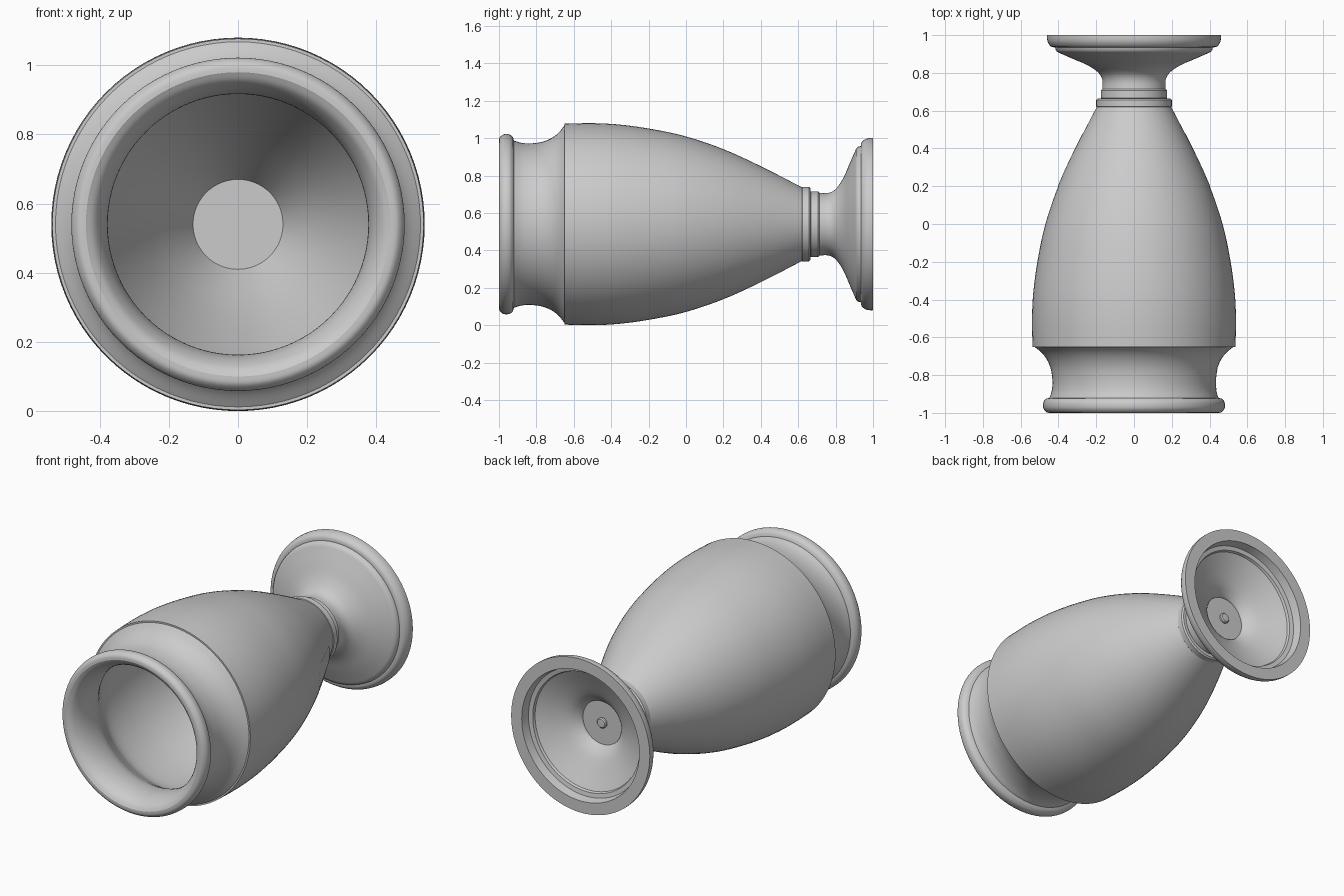
import bpy, bmesh, math

if "Cube" in bpy.data.objects:
    bpy.data.objects.remove(bpy.data.objects["Cube"])

CZ, SEG = 0.54, 96


def curve(pts, n=5):
    """Smooth Catmull-Rom path through (y, radius) points."""
    p = [pts[0]] + pts + [pts[-1]]
    out = []
    for i in range(1, len(p) - 2):
        for k in range(n):
            t = k / n
            out.append(tuple(0.5 * (2 * b + (c - a) * t + (2 * a - 5 * b + 4 * c - d) * t * t
                                    + (3 * b - a - 3 * c + d) * t ** 3)
                             for a, b, c, d in zip(p[i - 1], p[i], p[i + 1], p[i + 2])))
    return out + [pts[-1]]


def build(name, rows, angles, closed):
    """Sweep (y, radius) rows around the y axis through the given angles."""
    bm = bmesh.new()
    rings = []
    for y, r in rows:
        if r < 1e-5:
            rings.append([bm.verts.new((0, y, CZ))])
        else:
            rings.append([bm.verts.new((r * math.cos(a), y, CZ + r * math.sin(a))) for a in angles])
    n = len(angles)
    for A, B in zip(rings, rings[1:]):
        for i in range(n if closed else n - 1):
            j = (i + 1) % n
            quad = [A[i % len(A)], A[j % len(A)], B[j % len(B)], B[i % len(B)]]
            bm.faces.new(list(dict.fromkeys(quad)))
    bmesh.ops.recalc_face_normals(bm, faces=bm.faces)
    me = bpy.data.meshes.new(name)
    bm.to_mesh(me)
    bm.free()
    ob = bpy.data.objects.new(name, me)
    bpy.context.collection.objects.link(ob)
    bpy.ops.object.select_all(action='DESELECT')
    ob.select_set(True)
    bpy.context.view_layer.objects.active = ob
    bpy.ops.object.shade_smooth_by_angle(angle=math.radians(30))
    return ob


def lathe(name, rows):
    return build(name, rows, [2 * math.pi * i / SEG for i in range(SEG)], True)


# Hollow cup: inner wall, rolled lip, neck, shoulder step and tapered belly
inner = curve([(0.60, 0.13), (0.4, 0.24), (0.2, 0.33), (0.0, 0.405), (-0.2, 0.455), (-0.4, 0.48),
               (-0.6, 0.475), (-0.7, 0.43), (-0.78, 0.388), (-0.86, 0.377), (-0.93, 0.387),
               (-0.98, 0.412), (-1.0, 0.44)])
lip = curve([(-1.0, 0.44), (-0.997, 0.462), (-0.98, 0.478), (-0.96, 0.482), (-0.94, 0.478),
             (-0.925, 0.465)], 4)
neck = curve([(-0.92, 0.447), (-0.88, 0.435), (-0.83, 0.432), (-0.77, 0.44), (-0.72, 0.46),
              (-0.68, 0.49), (-0.65, 0.528)])
belly = curve([(-0.65, 0.537), (-0.5, 0.54), (-0.35, 0.532), (-0.18, 0.508), (0.0, 0.469),
               (0.2, 0.401), (0.4, 0.31), (0.62, 0.197)], 6)
lathe("cup", [(0.60, 0)] + inner + lip[1:] + neck + belly + [(0.62, 0)])

# Stem collars
def collar(name, y0, y1, r):
    e = 0.008
    lathe(name, [(y0, 0), (y0, r - e), (y0 + e, r), (y1 - e, r), (y1, r - e), (y1, 0)])

collar("collar_large", 0.615, 0.665, 0.200)
collar("collar_small", 0.66, 0.715, 0.176)

# Flared foot with stepped rim and hollow underside
outer = curve([(0.71, 0.168), (0.76, 0.167), (0.80, 0.188), (0.84, 0.245), (0.875, 0.325), (0.91, 0.405)])
rim = curve([(0.935, 0.42), (0.94, 0.44), (0.96, 0.455), (0.98, 0.46), (1.0, 0.46)], 3)
under = curve([(0.93, 0.35), (0.895, 0.28), (0.85, 0.19), (0.82, 0.15), (0.80, 0.132)])
lathe("foot", [(0.71, 0)] + outer + [(0.92, 0.414), (0.935, 0.418)] + rim
      + [(1.0, 0.39), (0.95, 0.38), (0.945, 0.355)] + under + [(0.79, 0.13), (0.79, 0)])

# Small centre stud under the foot
lathe("foot_stud", [(0.785, 0), (0.785, 0.03), (0.80, 0.03), (0.806, 0.024), (0.808, 0)])

# Nearly flush side pads on the neck and belly
def pad(name, path, y0, y1, side):
    rows = [(y, r + 0.002) for y, r in path if y0 <= y <= y1]
    half = 0.06 / (sum(r for _, r in rows) / len(rows))
    mid = 0 if side > 0 else math.pi
    build(name, rows, [mid + half * (i / 4 - 1) for i in range(9)], False)

for side, label in ((1, "right"), (-1, "left")):
    pad("belly_pad_" + label, belly, 0.2, 0.5, side)
pad("neck_pad_right", neck, -0.88, -0.77, 1)
